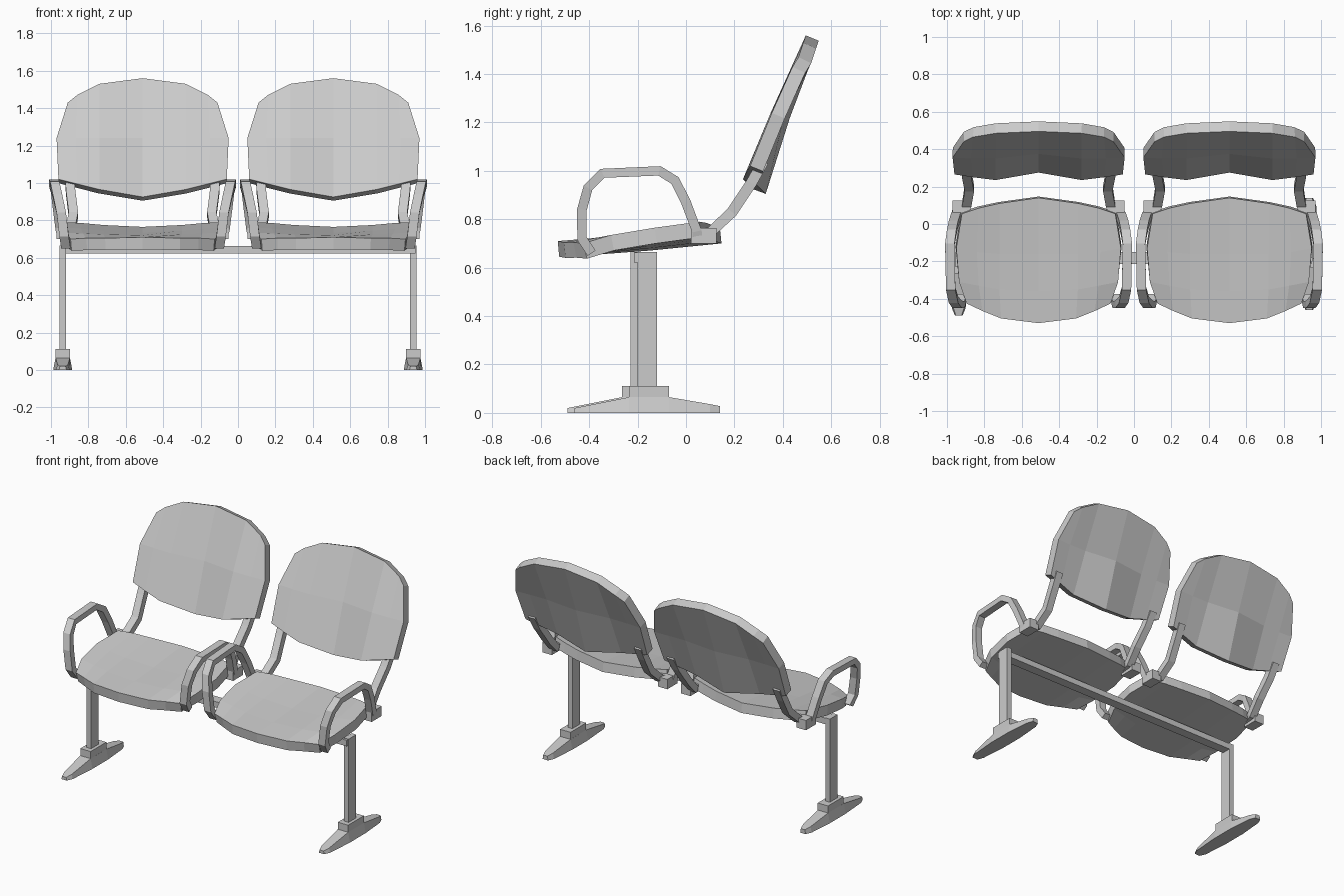
import bpy, bmesh
from mathutils import Vector

if "Cube" in bpy.data.objects:
    bpy.data.objects.remove(bpy.data.objects["Cube"])


def make(name, verts, faces):
    me = bpy.data.meshes.new(name)
    me.from_pydata(verts, [], faces)
    bm = bmesh.new()
    bm.from_mesh(me)
    bmesh.ops.recalc_face_normals(bm, faces=bm.faces)
    bm.to_mesh(me)
    bm.free()
    ob = bpy.data.objects.new(name, me)
    bpy.context.collection.objects.link(ob)
    return ob


def loft(name, rings):
    """Skin a list of four-point rings and cap both ends."""
    verts = [p for r in rings for p in r]
    faces = [(0, 1, 2, 3), tuple(len(verts) - 4 + i for i in range(4))]
    for k in range(len(rings) - 1):
        for i in range(4):
            a, b = 4 * k + i, 4 * k + (i + 1) % 4
            faces.append((a, b, b + 4, a + 4))
    return make(name, verts, faces)


def bar(name, path, cx, side, w, t):
    """Rectangular bar swept along a path lying roughly in the y-z plane."""
    pts = [Vector((cx + side * x, y, z)) for x, y, z in path]
    rings = []
    for i, p in enumerate(pts):
        a = (p - pts[i - 1]).normalized() if i else Vector()
        b = (pts[i + 1] - p).normalized() if i < len(pts) - 1 else Vector()
        tan = (a + b).normalized()
        nrm = tan.cross(Vector((1, 0, 0))).normalized() * t / 2
        s = Vector((w / 2, 0, 0))
        rings.append([p - s - nrm, p + s - nrm, p + s + nrm, p - s + nrm])
    return loft(name, rings)


def panel(name, rows, cx, thick):
    """Curved pad: half rows mirrored across its centre, then thickened."""
    verts = []
    for r in rows:
        verts += [(cx - x, y, z) for x, y, z in reversed(r[1:])]
        verts += [(cx + x, y, z) for x, y, z in r]
    n = 2 * len(rows[0]) - 1
    faces = [(j * n + i, j * n + i + 1, (j + 1) * n + i + 1, (j + 1) * n + i)
             for j in range(len(rows) - 1) for i in range(n - 1)]
    me = bpy.data.meshes.new(name)
    me.from_pydata(verts, [], faces)
    ob = bpy.data.objects.new(name, me)
    bpy.context.collection.objects.link(ob)
    m = ob.modifiers.new("thickness", 'SOLIDIFY')
    m.thickness = thick
    m.offset = -1
    return ob


def box(name, x0, x1, y0, y1, z0, z1):
    return loft(name, [[(x0, y0, z), (x1, y0, z), (x1, y1, z), (x0, y1, z)]
                       for z in (z0, z1)])


SEAT = [
    [(0, -.53, .71), (.2, -.505, .705), (.3, -.465, .705), (.385, -.425, .7)],
    [(0, -.36, .72), (.21, -.35, .725), (.32, -.33, .73), (.425, -.31, .735)],
    [(0, -.16, .735), (.21, -.16, .745), (.33, -.15, .755), (.44, -.13, .765)],
    [(0, .14, .765), (.21, .11, .775), (.32, .085, .785), (.41, .055, .79)],
]
BACK = [
    [(0, .275, .925), (.23, .235, .965), (.35, .25, .995), (.45, .265, 1.02)],
    [(0, .375, 1.24), (.23, .35, 1.24), (.36, .35, 1.24), (.46, .355, 1.24)],
    [(0, .495, 1.56), (.23, .485, 1.53), (.35, .465, 1.47), (.4, .44, 1.43)],
]
ARM = [(.41, -.39, .66), (.42, -.43, .72), (.435, -.43, .84), (.455, -.405, .93),
       (.47, -.345, .99), (.475, -.11, 1.0), (.465, -.045, .96),
       (.455, 0, .87), (.44, .045, .75), (.43, .05, .71)]
SUPPORT = [(.41, .03, .74), (.385, .1, .745), (.37, .19, .83),
           (.385, .27, .95), (.39, .32, 1.04)]

# Two chairs: pads, arm loops and back supports
for cname, cx in (("left", -.51), ("right", .51)):
    panel(cname + "_seat", SEAT, cx, .065)
    panel(cname + "_backrest", BACK, cx, .058)
    for sname, s in (("left", -1), ("right", 1)):
        bar(f"{cname}_chair_{sname}_armrest", ARM, cx, s, .05, .04)
        bar(f"{cname}_chair_{sname}_back_support", SUPPORT, cx, s, .05, .045)
        # bracket joining arm, seat and back support
        box(f"{cname}_chair_{sname}_bracket", cx + s * .425 - .035,
            cx + s * .425 + .035, .02, .125, .7, .765)

# Cross beam under both seats
box("cross_beam", -.95, .95, -.215, -.15, .622, .662)

# Legs with tapered feet
for name, s, dy in (("left", -1, -.03), ("right", 1, 0)):
    c = s * .937
    box(name + "_leg", c - .017, c + .017, -.2 + dy, -.12 + dy, .08, .665)
    box(name + "_collar", c - .038, c + .038, -.235 + dy, -.07 + dy, .04, .112)
    rings = []
    for y, w, h in ((-.46, .02, .02), (-.42, .037, .028), (-.235, .051, .065),
                    (-.07, .051, .065), (.1, .037, .036), (.14, .02, .028)):
        y += dy
        rings.append([(c - w, y, 0), (c + w, y, 0),
                      (c + w * .75, y, h), (c - w * .75, y, h)])
    loft(name + "_foot", rings)
